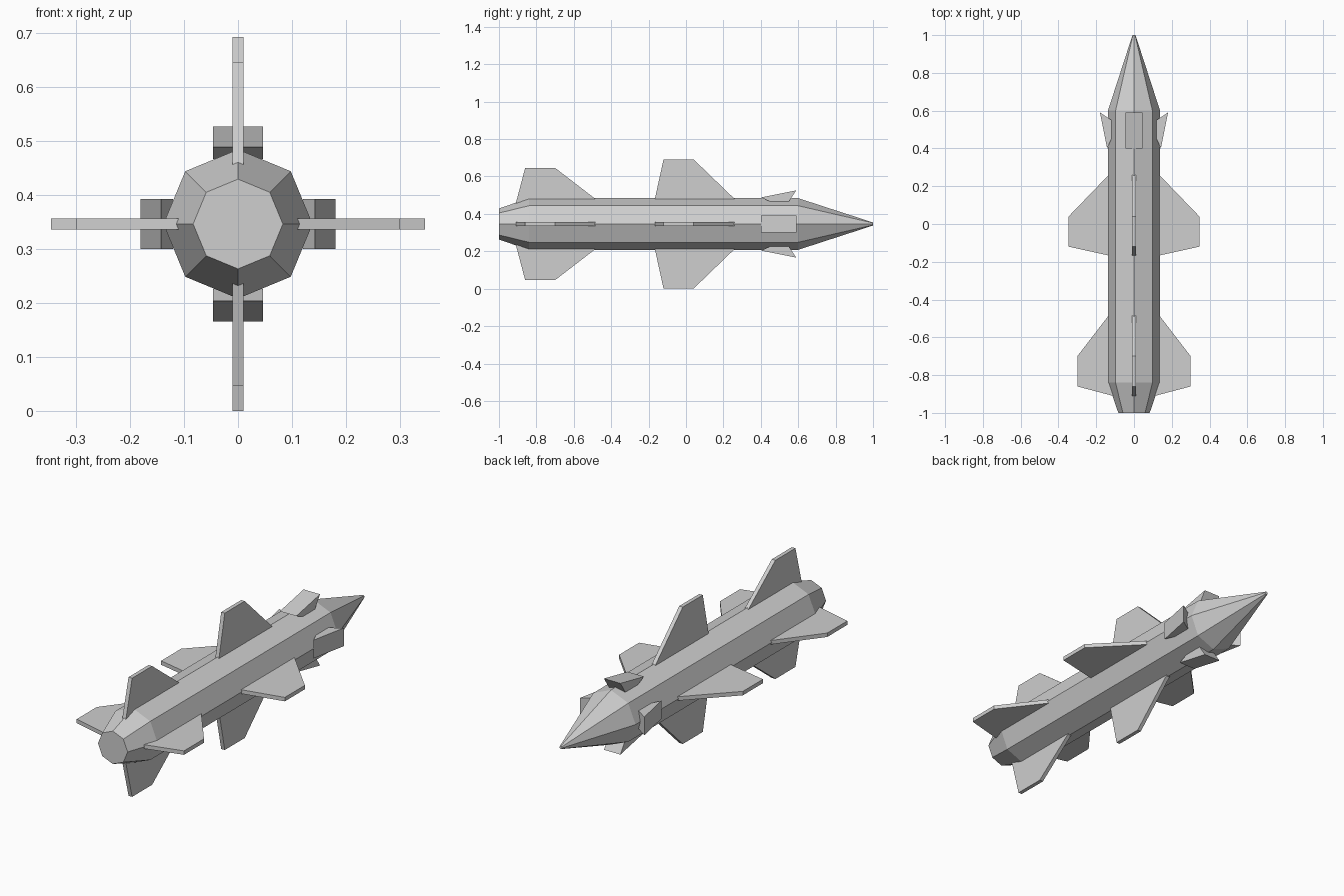
import bpy, bmesh, math
from mathutils import Matrix, Vector

cube = bpy.data.objects.get("Cube")
if cube:
    bpy.data.objects.remove(cube, do_unlink=True)

AXIS_Z = 0.346

grey = bpy.data.materials.new("light_grey")
grey.use_nodes = True
grey.diffuse_color = (0.62, 0.62, 0.62, 1)
grey.node_tree.nodes["Principled BSDF"].inputs["Base Color"].default_value = grey.diffuse_color


def finish(name, bm):
    bmesh.ops.recalc_face_normals(bm, faces=bm.faces)
    mesh = bpy.data.meshes.new(name)
    bm.to_mesh(mesh)
    bm.free()
    mesh.materials.append(grey)
    obj = bpy.data.objects.new(name, mesh)
    obj.location.z = AXIS_Z
    bpy.context.collection.objects.link(obj)
    return obj


def octagon_body(name, stations):
    """Loft octagonal rings along y from (y, radius) stations."""
    bm = bmesh.new()
    rings = []
    for y, r in stations:
        angles = [math.tau * i / 8 for i in range(8)]
        rings.append([bm.verts.new((r * math.cos(a), y, r * math.sin(a))) for a in angles])
    for a, b in zip(rings, rings[1:]):
        for i in range(8):
            j = (i + 1) % 8
            bm.faces.new((a[i], a[j], b[j], b[i]))
    bm.faces.new(rings[0])
    bm.faces.new(rings[-1])
    return finish(name, bm)


def radial_plate(name, profile, half, angle):
    """Extrude a (radius, y) outline sideways, then turn it about the body axis."""
    bm = bmesh.new()
    face = bm.faces.new([bm.verts.new((r, y, -half)) for r, y in profile])
    ext = bmesh.ops.extrude_face_region(bm, geom=[face])
    verts = [v for v in ext["geom"] if isinstance(v, bmesh.types.BMVert)]
    bmesh.ops.translate(bm, verts=verts, vec=Vector((0, 0, 2 * half)))
    bmesh.ops.rotate(bm, verts=bm.verts, matrix=Matrix.Rotation(angle, 3, "Y"))
    return finish(name, bm)


# Fuselage: tapered tail, straight barrel, pointed nose
octagon_body("body", [(-1, 0.083), (-0.84, 0.138), (0.6, 0.138), (1, 0.008)])

# Fins and nose vanes, four of each around the body
middle_fin = [(0.1, -0.174), (0.346, -0.12), (0.346, 0.04), (0.1, 0.295)]
tail_fin = [(0.08, -0.918), (0.3, -0.86), (0.3, -0.7), (0.1, -0.44)]
nose_vane = [(0.12, 0.45), (0.142, 0.4), (0.18, 0.59), (0.12, 0.55)]
for i, side in enumerate(("left", "bottom", "right", "top")):
    turn = i * math.pi / 2
    radial_plate(side + "_middle_fin", middle_fin, 0.01, turn)
    radial_plate(side + "_tail_fin", tail_fin, 0.01, turn)
    radial_plate(side + "_nose_vane", nose_vane, 0.046, turn)
